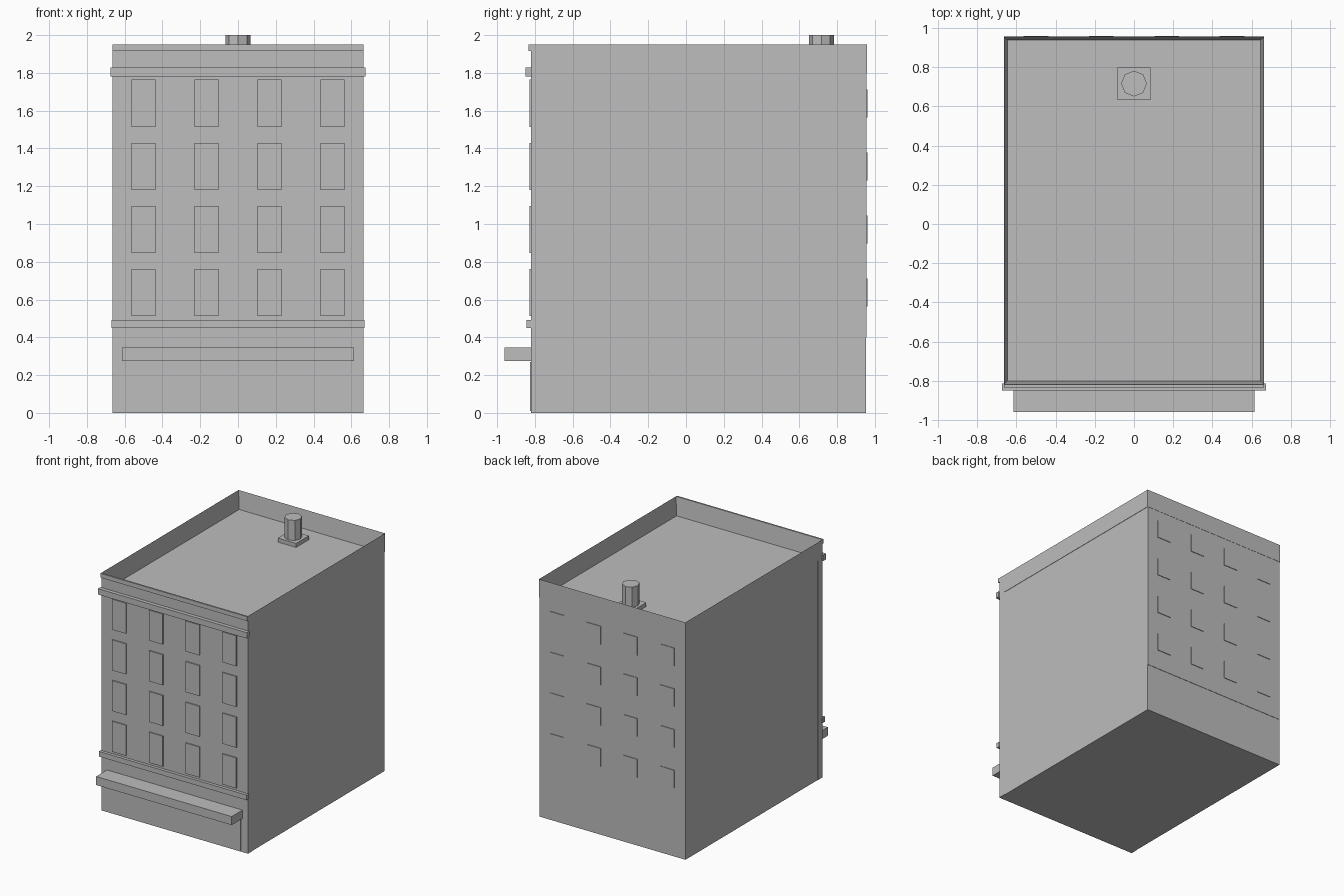
import bpy
import bmesh

old = bpy.data.objects.get("Cube")
if old:
    bpy.data.objects.remove(old, do_unlink=True)

# One plain grey for the whole building
grey = bpy.data.materials.new("plain_grey")
grey.use_nodes = True
colour = (0.51, 0.51, 0.51, 1)
grey.diffuse_color = colour
grey.node_tree.nodes["Principled BSDF"].inputs["Base Color"].default_value = colour


def finish(name, bm):
    mesh = bpy.data.meshes.new(name)
    bm.to_mesh(mesh)
    bm.free()
    mesh.materials.append(grey)
    obj = bpy.data.objects.new(name, mesh)
    bpy.context.collection.objects.link(obj)
    return obj


def box_mesh(x, y, z):
    """Box from (min, max) ranges on each axis."""
    bm = bmesh.new()
    bmesh.ops.create_cube(bm, size=1)
    for v in bm.verts:
        v.co = [r[0] if c < 0 else r[1] for c, r in zip(v.co, (x, y, z))]
    return bm


def box(name, half_width, y, z, x=0):
    return finish(name, box_mesh((x - half_width, x + half_width), y, z))


HALF = 0.665
FRONT, BACK = -0.82, 0.955
ROOF, TOP = 1.80, 1.95

# Main block, with the front and rear walls slightly proud of it
box("main_block", HALF - 0.003, (-0.76, BACK - 0.003), (0, ROOF))
box("front_wall", HALF, (FRONT, -0.76), (0, ROOF))
box("rear_wall", HALF - 0.003, (BACK - 0.003, BACK), (0.40, ROOF))

# Parapet: inset the top face and sink it to the roof level
bm = box_mesh((-HALF, HALF), (FRONT, BACK + 0.002), (ROOF, TOP))
top = max(bm.faces, key=lambda f: f.calc_center_median().z)
bmesh.ops.inset_region(bm, faces=[top], thickness=0.026)
for v in top.verts:
    v.co.z = ROOF + 0.002
finish("parapet", bm)

# Front trim
box("cornice", HALF, (-0.834, FRONT), (1.915, TOP))
box("upper_band", 0.675, (-0.85, -0.815), (1.78, 1.828))
box("lower_band", 0.671, (-0.845, -0.815), (0.45, 0.492))
box("awning", 0.615, (-0.96, FRONT), (0.275, 0.345))
box("shop_front", 0.60, (-0.826, FRONT), (0.01, 0.27))

# Window grid: tall ones in front, short ones behind
for row in range(4):
    z = 0.637 + row * 0.334
    for col in range(4):
        x = -0.5 + col / 3
        tag = f"{row + 1}_{col + 1}"
        box(f"front_window_{tag}", 0.063, (-0.829, FRONT), (z - 0.125, z + 0.125), x)
        box(f"rear_window_{tag}", 0.063, (BACK, 0.96), (z - 0.074, z + 0.074), x)

# Roof vent: square base with an eight-sided pipe
VENT_Y = 0.717
box("vent_base", 0.083, (VENT_Y - 0.083, VENT_Y + 0.083), (ROOF, 1.835))
bm = bmesh.new()
bmesh.ops.create_cone(bm, cap_ends=True, segments=8, radius1=0.066, radius2=0.066, depth=0.17)
pipe = finish("vent_pipe", bm)
pipe.location = (0, VENT_Y, 2 - 0.085)
